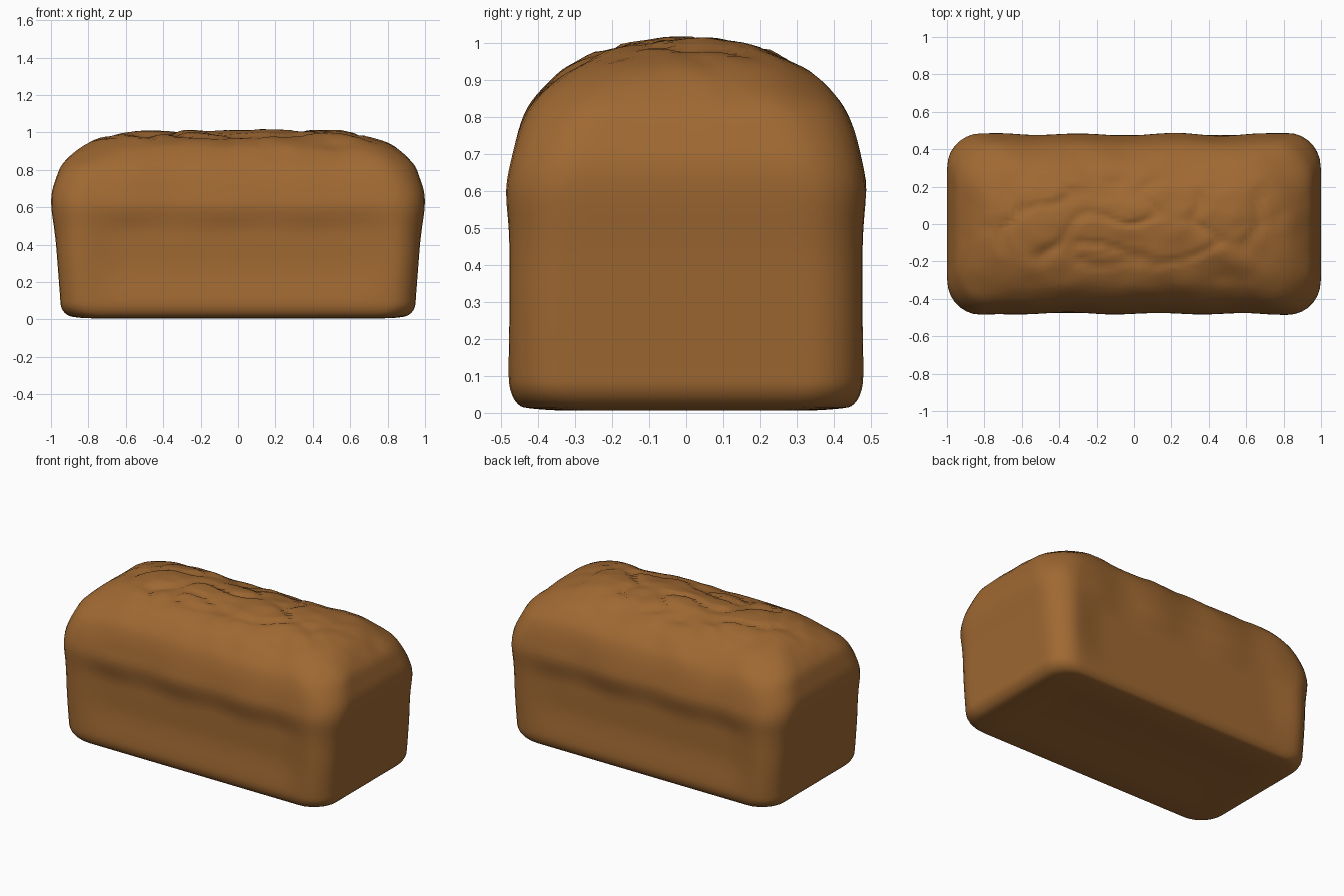
import bpy, bmesh, math
from mathutils import Vector, noise

if "Cube" in bpy.data.objects:
    bpy.data.objects.remove(bpy.data.objects["Cube"])

crust = bpy.data.materials.new("baked crust brown")
crust.diffuse_color = (0.35, 0.14, 0.032, 1)
crust.use_nodes = True
crust.node_tree.nodes["Principled BSDF"].inputs["Base Color"].default_value = crust.diffuse_color

# Loaf profile rings from bottom to top: height, half length, half width, corner radius
RINGS = [(0.018, 0.50, 0.00, 0.00), (0.015, 0.65, 0.15, 0.08), (0.006, 0.78, 0.30, 0.12),
         (0.012, 0.87, 0.42, 0.15), (0.025, 0.915, 0.455, 0.15), (0.065, 0.945, 0.475, 0.15),
         (0.13, 0.952, 0.48, 0.15), (0.30, 0.965, 0.48, 0.15), (0.42, 0.975, 0.48, 0.16),
         (0.50, 0.985, 0.482, 0.17), (0.60, 0.998, 0.486, 0.18), (0.68, 0.995, 0.473, 0.19),
         (0.76, 0.97, 0.452, 0.20), (0.82, 0.945, 0.425, 0.21), (0.87, 0.90, 0.385, 0.22),
         (0.915, 0.84, 0.335, 0.22), (0.95, 0.77, 0.27, 0.20), (0.975, 0.68, 0.20, 0.16),
         (0.99, 0.60, 0.13, 0.11), (1.0, 0.55, 0.06, 0.05), (1.003, 0.52, 0.00, 0.00)]
STEPS = 3


def rounded_rectangle(hx, hy, r, long_cuts=36, short_cuts=14, arc=7):
    """Anticlockwise outline with the same number of points for every ring."""
    pts = []
    for k, (sx, sy) in enumerate([(1, 1), (-1, 1), (-1, -1), (1, -1)]):
        for i in range(arc + 1):
            a = math.pi / 2 * (k + i / arc)
            pts.append(Vector((sx * (hx - r) + r * math.cos(a), sy * (hy - r) + r * math.sin(a))))
        nx, ny = [(-1, 1), (-1, -1), (1, -1), (1, 1)][k]
        a = math.pi / 2 * (k + 1)
        end = Vector((nx * (hx - r) + r * math.cos(a), ny * (hy - r) + r * math.sin(a)))
        start, cuts = pts[-1].copy(), (long_cuts if k % 2 == 0 else short_cuts)
        pts += [start.lerp(end, j / cuts) for j in range(1, cuts)]
    return pts


def smooth(a, b, v):
    t = min(1, max(0, (v - a) / (b - a)))
    return t * t * (3 - 2 * t)


def catmull(p0, p1, p2, p3, t):
    return tuple(0.5 * (2 * b + (c - a) * t + (2 * a - 5 * b + 4 * c - d) * t * t
                 + (3 * b - a - 3 * c + d) * t ** 3) for a, b, c, d in zip(p0, p1, p2, p3))


def lumps(p):
    """Uneven baked surface: waisted long sides and a lumpy, cracked top."""
    x, y, z = p
    crown = smooth(0.62, 0.95, z)
    middle = 1 - smooth(0.6, 0.88, abs(x))
    # Long sides sink slightly below the risen dome
    waist = smooth(0.05, 0.3, z) * (1 - smooth(0.45, 0.62, z))
    p.y *= 1 - 0.05 * waist * middle
    p.y *= 1 - 0.022 * middle * smooth(0.4, 0.6, z) * (1 + math.sin(13 * x + (2 if y > 0 else 0))) / 2
    # Lumps over the crown, with a few creases along the ridge
    n = noise.noise(Vector((x * 4, y * 5, z * 3)))
    fine = noise.noise(Vector((x * 9 + 7, y * 11, z * 4)))
    crease = max(0, 1 - abs(noise.noise(Vector((x * 3 + 3, y * 6, 4)))) * 7)
    ridge = smooth(0.93, 0.99, z)
    p.z += crown * (0.014 * n + 0.007 * fine) - 0.018 * ridge * crease + 0.008 * ridge
    p.y += (0.008 * n) * smooth(0.4, 0.7, z) * (1 if y > 0 else -1) * min(1, abs(y) * 5)
    return p


# Loaf body: smooth loft through the profile rings
profile = []
for i in range(len(RINGS) - 1):
    q = [RINGS[max(0, min(len(RINGS) - 1, i + d))] for d in (-1, 0, 1, 2)]
    profile += [catmull(*q, s / STEPS) for s in range(STEPS)]
profile.append(RINGS[-1])

bm = bmesh.new()
rows = []
for z, hx, hy, r in profile:
    hy = max(0, hy)
    outline = rounded_rectangle(hx, hy, max(0, min(r, hy)))
    rows.append([bm.verts.new(lumps(Vector((q.x, q.y, z)))) for q in outline])
for low, high in zip(rows, rows[1:]):
    n = len(low)
    for i in range(n):
        j = (i + 1) % n
        bm.faces.new((low[i], low[j], high[j], high[i]))
bmesh.ops.remove_doubles(bm, verts=bm.verts, dist=0.0008)
bmesh.ops.recalc_face_normals(bm, faces=bm.faces)

mesh = bpy.data.meshes.new("bread_loaf")
bm.to_mesh(mesh)
bm.free()
mesh.materials.append(crust)
mesh.shade_smooth()
loaf = bpy.data.objects.new("bread_loaf", mesh)
bpy.context.collection.objects.link(loaf)
